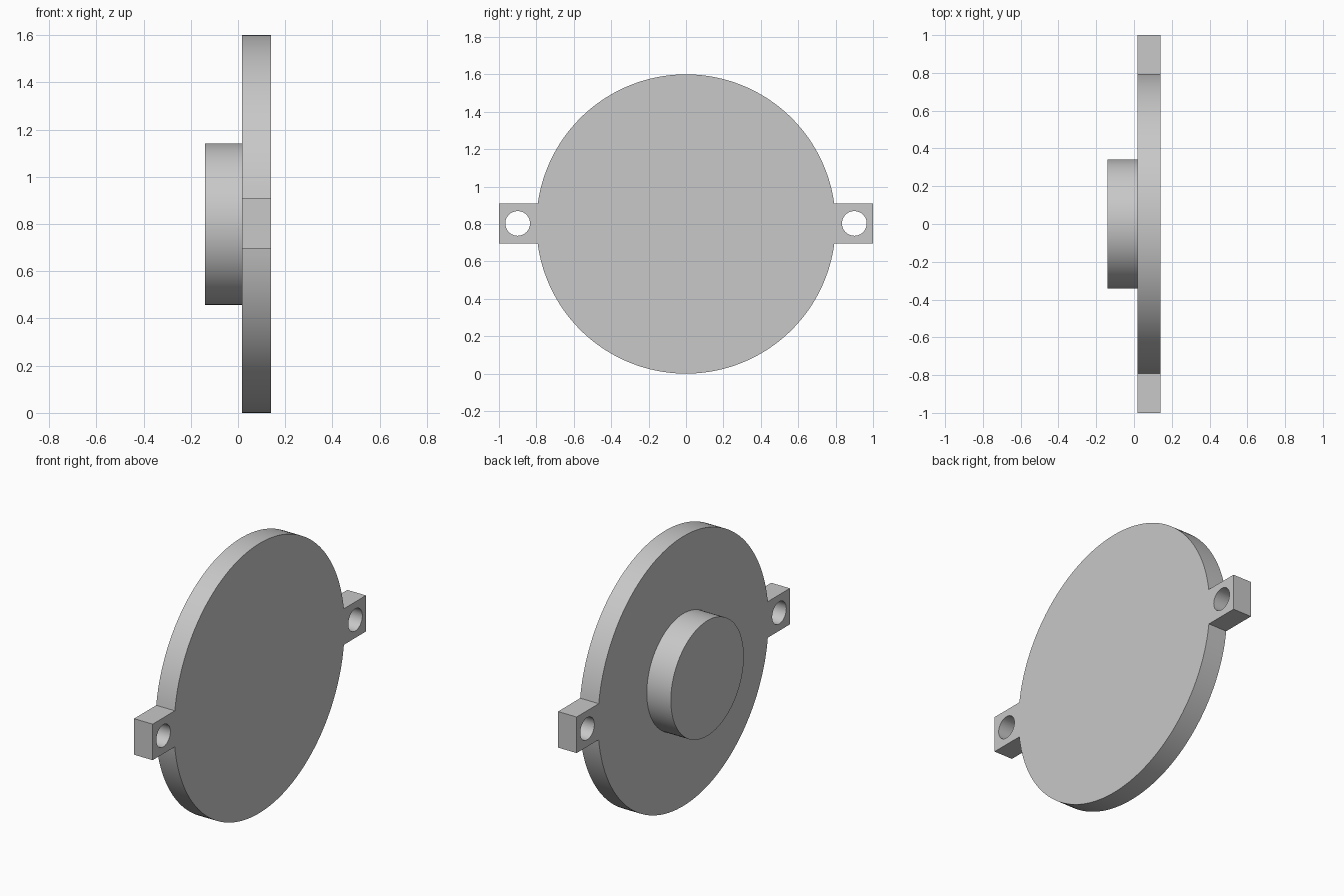
import bpy
import bmesh
from math import sin, cos, asin, pi, radians

if "Cube" in bpy.data.objects:
    bpy.data.objects.remove(bpy.data.objects["Cube"], do_unlink=True)

CENTRE_Z = 0.8
RADIUS = 0.8
EAR_Z = 0.803
EAR_HALF = 0.107

grey = bpy.data.materials.new("plain grey")
grey.use_nodes = True
grey.diffuse_color = (0.58, 0.58, 0.58, 1)
grey.node_tree.nodes["Principled BSDF"].inputs["Base Color"].default_value = grey.diffuse_color


def arc(y, z, radius, start, end, steps):
    """Points on an arc in the YZ plane, both ends included."""
    angles = [start + (end - start) * i / steps for i in range(steps + 1)]
    return [(y + radius * cos(a), z + radius * sin(a)) for a in angles]


def extrude_profile(name, points, x_start, x_end):
    """Solid made by pushing a YZ outline along X."""
    bm = bmesh.new()
    face = bm.faces.new([bm.verts.new((x_start, y, z)) for y, z in points])
    result = bmesh.ops.extrude_face_region(bm, geom=[face])
    moved = [v for v in result["geom"] if isinstance(v, bmesh.types.BMVert)]
    bmesh.ops.translate(bm, verts=moved, vec=(x_end - x_start, 0, 0))
    bmesh.ops.recalc_face_normals(bm, faces=bm.faces)
    mesh = bpy.data.meshes.new(name)
    bm.to_mesh(mesh)
    bm.free()
    mesh.materials.append(grey)
    obj = bpy.data.objects.new(name, mesh)
    bpy.context.collection.objects.link(obj)
    return obj


def select_only(obj):
    bpy.ops.object.select_all(action="DESELECT")
    obj.select_set(True)
    bpy.context.view_layer.objects.active = obj


# Plate outline: two large arcs joined by a square ear on each side
ear_top, ear_bottom = EAR_Z + EAR_HALF, EAR_Z - EAR_HALF
top_angle = asin((ear_top - CENTRE_Z) / RADIUS)
low_angle = asin((CENTRE_Z - ear_bottom) / RADIUS)
outline = arc(0, CENTRE_Z, RADIUS, top_angle, pi - top_angle, 72)
outline += [(-1, ear_top), (-1, ear_bottom)]
outline += arc(0, CENTRE_Z, RADIUS, pi + low_angle, 2 * pi - low_angle, 72)
outline += [(1, ear_bottom), (1, ear_top)]
plate = extrude_profile("round_plate_with_ears", outline, 0.018, 0.14)

# Bolt holes through both ears
for side in (-1, 1):
    ring = arc(side * 0.9, EAR_Z, 0.066, 0, 2 * pi, 48)[:-1]
    cutter = extrude_profile("hole_cutter", ring, -0.1, 0.3)
    cutter.hide_render = True
    cut = plate.modifiers.new("bolt_hole", "BOOLEAN")
    cut.operation = "DIFFERENCE"
    cut.solver = "EXACT"
    cut.object = cutter
    select_only(plate)
    bpy.ops.object.modifier_apply(modifier=cut.name)
    bpy.data.objects.remove(cutter, do_unlink=True)

# Central boss on the other face
boss = extrude_profile("centre_boss", arc(0, CENTRE_Z, 0.342, 0, 2 * pi, 96)[:-1], -0.14, 0.018)

for part in (plate, boss):
    select_only(part)
    bpy.ops.object.shade_smooth_by_angle(angle=radians(30))
